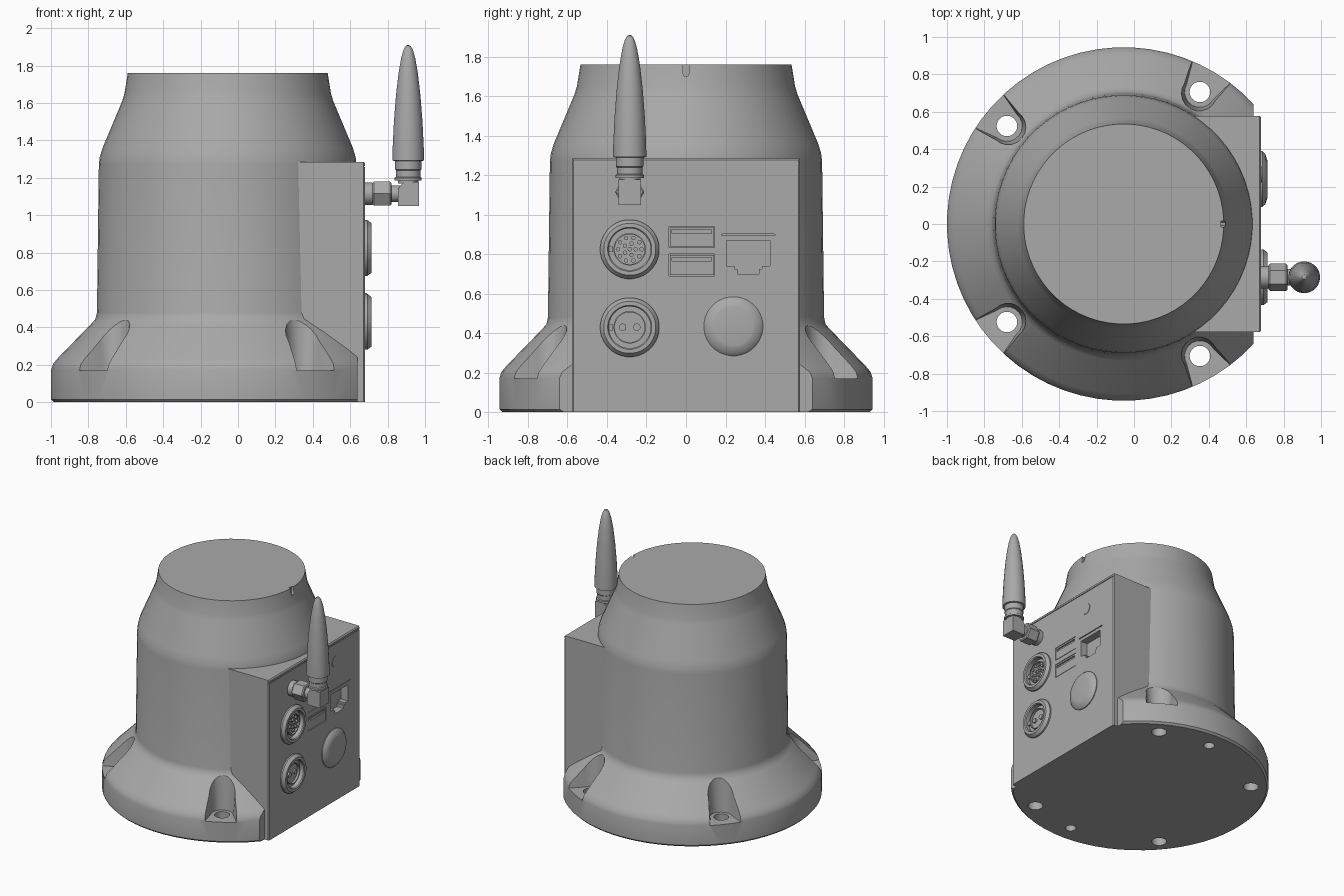
import bpy, bmesh, math
from math import sin, cos, pi, radians
from mathutils import Matrix, Vector

if "Cube" in bpy.data.objects:
    bpy.data.objects.remove(bpy.data.objects["Cube"])

grey = bpy.data.materials.new("plain grey")
grey.use_nodes = True
COLOUR = (0.4, 0.4, 0.4, 1)
grey.diffuse_color = COLOUR
grey.node_tree.nodes["Principled BSDF"].inputs["Base Color"].default_value = COLOUR

CX = -0.055      # centre of the round body
FACE = 0.68      # x of the connector panel
ALONG_X = Matrix.Rotation(pi / 2, 4, 'Y')


def finish(name, bm):
    bmesh.ops.recalc_face_normals(bm, faces=bm.faces)
    mesh = bpy.data.meshes.new(name)
    bm.to_mesh(mesh)
    bm.free()
    mesh.materials.append(grey)
    ob = bpy.data.objects.new(name, mesh)
    bpy.context.collection.objects.link(ob)
    return ob


def loft(name, *rings):
    """Closed solid through rings with equal point counts."""
    bm = bmesh.new()
    loops = [[bm.verts.new(p) for p in ring] for ring in rings]
    n = len(loops[0])
    for a, b in zip(loops, loops[1:]):
        for i in range(n):
            j = (i + 1) % n
            bm.faces.new((a[i], a[j], b[j], b[i]))
    bm.faces.new(loops[0])
    bm.faces.new(loops[-1])
    return finish(name, bm)


def lathe(name, profile, loc, seg=32, turn=Matrix()):
    """Solid of revolution from (radius, height) points, closed at both ends."""
    place = Matrix.Translation(loc) @ turn
    rings = [[place @ Vector((r * cos(2 * pi * (i + .5) / seg),
                              r * sin(2 * pi * (i + .5) / seg), h))
              for i in range(seg)] for r, h in profile]
    return loft(name, *rings)


def rod(name, r, h0, h1, loc, seg=24, turn=Matrix()):
    return lathe(name, [(r, h0), (r, h1)], loc, seg, turn)


def plate(name, outline, x0, x1):
    """Outline of (y, z) points extruded along x."""
    return loft(name, *[[(x, y, z) for y, z in outline] for x in (x0, x1)])


def rect(y0, y1, z0, z1):
    return [(y0, z0), (y1, z0), (y1, z1), (y0, z1)]


def activate(ob):
    bpy.ops.object.select_all(action='DESELECT')
    ob.select_set(True)
    bpy.context.view_layer.objects.active = ob


def cut(ob, cutters):
    activate(ob)
    for c in cutters:
        mod = ob.modifiers.new("cut", 'BOOLEAN')
        mod.operation, mod.solver, mod.object = 'DIFFERENCE', 'EXACT', c
        bpy.ops.object.modifier_apply(modifier=mod.name)
        bpy.data.objects.remove(c)


# Round body with flange
body = lathe("body", [
    (.93, 0), (.945, .015), (.945, .175), (.935, .205), (.91, .235), (.73, .42),
    (.708, .445), (.70, .48), (.69, 1.27), (.685, 1.31), (.67, 1.36),
    (.565, 1.61), (.553, 1.65), (.535, 1.76)], (CX, 0, 0), 64)


# Screw pockets and holes in the flange
def pocket_ring(angle, z, r, w):
    pts = [(1.1, -w)]
    pts += [(.815 + r * cos(t), r * sin(t))
            for t in (radians(270 - 18 * k) for k in range(11))]
    pts.append((1.1, w))
    return [(CX + u * cos(angle) - v * sin(angle),
             u * sin(angle) + v * cos(angle), z) for u, v in pts]


cutters = [loft("trim", *[[(x, y, z) for y, z in rect(-1.2, 1.2, -.1, .5)]
                          for x in (.64, 1.2)])]
for deg in (60, 140, 220, 300):
    a = radians(deg)
    cutters.append(loft("pocket", pocket_ring(a, .17, .082, .16),
                        pocket_ring(a, .55, .112, .20)))
    cutters.append(rod("hole", .055, -.1, .3, (CX + .815 * cos(a), .815 * sin(a), 0)))
for side in (1, -1):
    cutters.append(rod("pin_hole", .04, -.1, .1, (CX, .79 * side, 0)))
# Index notch at the top rim
cutters.append(plate("notch", [(-.016, 1.8), (-.016, 1.715), (-.008, 1.702),
                               (.008, 1.702), (.016, 1.715), (.016, 1.8)], .465, .6))
cut(body, cutters)

# Connector box on the side
H, TOP = .577, 1.285
box = loft("connector_box",
           *[[(x, y, z) for y, z in rect(-H + i, H - i, 0, TOP - i)]
             for x, i in ((.2, 0), (FACE - .008, 0), (FACE, .008))])

CY = -.285
cutters = [plate("seam", rect(-.7, .7, 1.257, 1.263), FACE - .006, .8)]
for z in (.825, .43):
    cutters.append(rod("socket_cut", .115, -.04, .1, (FACE, CY, z), 32, ALONG_X))
for z0, z1 in ((.835, .94), (.69, .80)):
    # Ring-shaped outline groove and deep slot of each flat port
    cutters.append(plate("port_cut", rect(-.085, .145, z0, z1), FACE - .012, .8))
cutters.append(plate("network_cut", [
    (.205, .87), (.205, .74), (.245, .74), (.245, .725), (.26, .725), (.26, .70),
    (.37, .70), (.37, .725), (.385, .725), (.385, .74), (.425, .74), (.425, .87)],
    FACE - .06, .8))
cutters.append(plate("card_slot", rect(.18, .45, .895, .902), FACE - .02, .8))
cut(box, cutters)

# Flat ports: insert with a raised tongue
for i, (z0, z1) in enumerate(((.835, .94), (.69, .80))):
    insert = plate(f"flat_port_{i + 1}", rect(-.081, .141, z0 + .004, z1 - .004),
                   FACE - .02, FACE - .001)
    cut(insert, [plate("slot", rect(-.07, .13, z1 - .035, z1 - .016), FACE - .012, .8)])

# Round sockets with pins
shell = [(.15, -.005), (.15, .012), (.132, .035), (.112, .035), (.106, .028),
         (.106, -.02), (.082, -.02), (.082, .012), (.076, .012), (.076, -.01)]
patterns = {"many_pin": (.825, .011, [(0, 1), (.03, 5), (.06, 10)]),
            "two_pin": (.43, .019, [(.036, 2)])}
for name, (z, r, circles) in patterns.items():
    lathe(name + "_socket", shell, (FACE, CY, z), 32, ALONG_X)
    for ring, count in circles:
        for k in range(count):
            t = 2 * pi * k / count
            rod(name + "_contact", r, -.03, .008,
                (FACE, CY + ring * cos(t), z + ring * sin(t)), 12, ALONG_X)
    plate(name + "_key", rect(CY - .11, CY - .085, z - .015, z + .015), FACE - .02, FACE + .01)

# Domed cover and push button
lathe("round_cover", [(.15, -.005), (.15, .006), (.135, .022), (.105, .032),
                      (.1, .033)], (FACE, .24, .435), 32, ALONG_X)
rod("push_button", .043, -.01, .004, (FACE, .265, 1.118), 24, ALONG_X)

# Antenna: threaded mount, hex nut, elbow and whip
AZ, AX = 1.115, .91
lathe("antenna_mount", [(.06, -.01), (.06, .04), (.045, .04), (.045, .2)],
      (FACE, CY, AZ), 24, ALONG_X)
lathe("antenna_nut", [(.066, .04), (.074, .048), (.074, .132), (.066, .14)],
      (FACE, CY, AZ), 6, ALONG_X)
elbow_side = [(.855, 1.05), (.967, 1.05), (.967, 1.178), (.885, 1.178), (.855, 1.14)]
loft("antenna_elbow", *[[(x, y, z) for x, z in elbow_side]
                        for y in (CY - .057, CY + .057)])
lathe("antenna_collar", [(.055, 1.17), (.055, 1.185), (.073, 1.185), (.073, 1.20),
                         (.066, 1.205), (.066, 1.24), (.071, 1.245), (.071, 1.295)],
      (AX, CY, 0), 24)
lathe("antenna_whip", [(.07, 1.29), (.085, 1.292), (.084, 1.36), (.077, 1.5),
                       (.066, 1.64), (.052, 1.76), (.038, 1.84), (.025, 1.885),
                       (.013, 1.905), (.003, 1.91)], (AX, CY, 0), 24)

for ob in bpy.context.scene.objects:
    if ob.type == 'MESH':
        activate(ob)
        bpy.ops.object.shade_smooth_by_angle(angle=radians(32))
